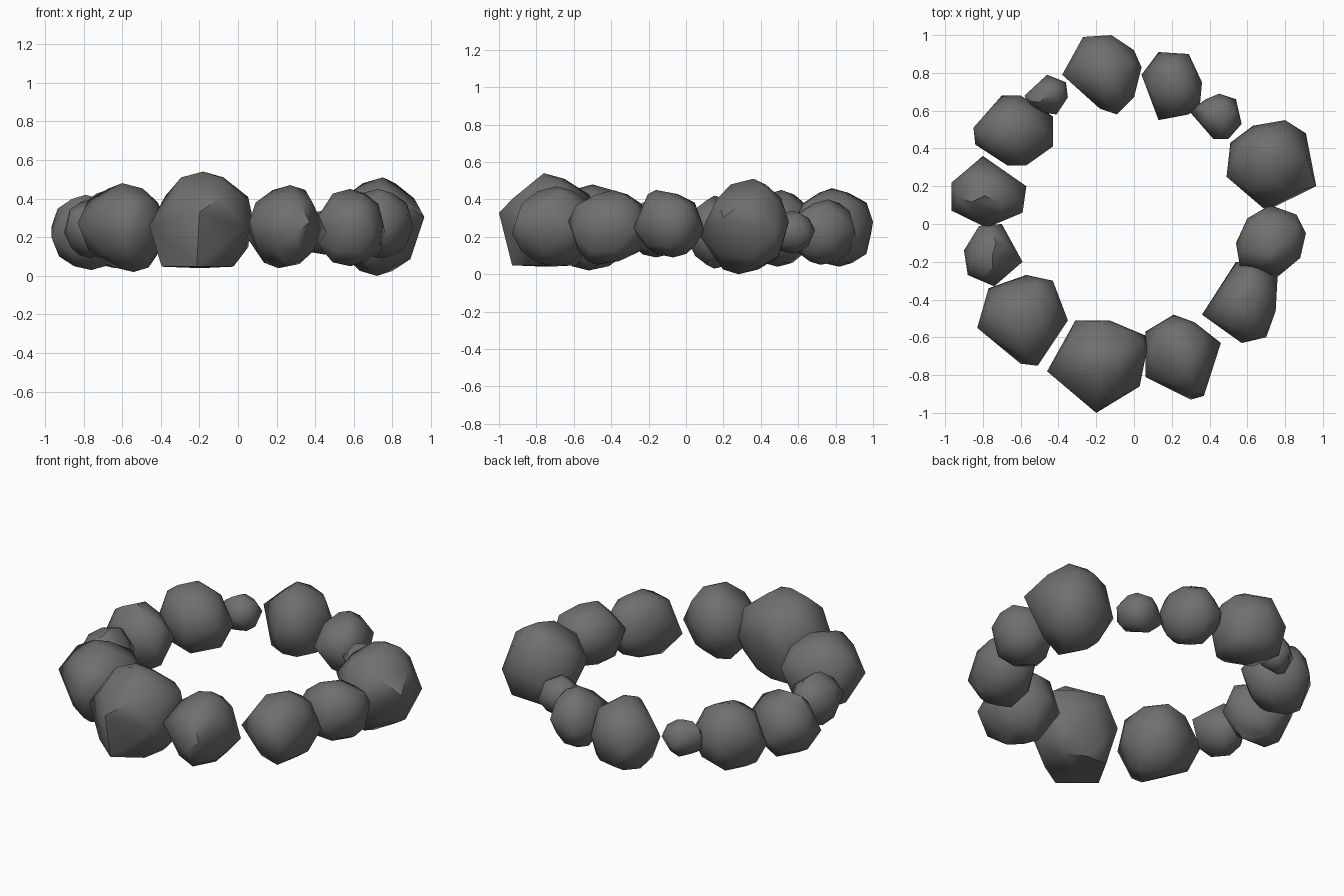
import bpy, bmesh, math, random
from mathutils import Vector

if "Cube" in bpy.data.objects:
    bpy.data.objects.remove(bpy.data.objects["Cube"])

random.seed(11)
stone = bpy.data.materials.new("dark grey stone")
stone.diffuse_color = (0.16, 0.16, 0.16, 1)
stone.use_nodes = True
stone.node_tree.nodes["Principled BSDF"].inputs["Base Color"].default_value = stone.diffuse_color


def rock(name, z0, z1, outline, top, bottom, upper=(0.6, 0.84), lower=(-0.62, 0.82), base=None):
    """Faceted boulder: plan outline at mid height, shrunken rings and off-centre tips."""
    n = len(outline)
    pts = [Vector((x, y, 0)) for x, y in outline]
    c = sum(pts, Vector()) / n
    mid, half = (z0 + z1) / 2, (z1 - z0) / 2
    bm = bmesh.new()

    # widest ring, zig-zagging in height
    for i, p in enumerate(pts):
        lift = (0.14 if i % 2 else -0.14) + random.uniform(-0.06, 0.06)
        bm.verts.new((p.x, p.y, mid + half * lift))
    # upper and lower rings, between the outline corners
    for level, scale in (upper, lower):
        for i in range(n):
            q = (pts[i] + pts[(i + 1) % n]) / 2
            q = c + (q - c) * scale * random.uniform(0.94, 1.06)
            bm.verts.new((q.x, q.y, mid + half * level * random.uniform(0.92, 1.08)))
    # shoulders round the tips, or a flat base
    for level, scale, tip in ((0.88, 0.42, top), (-0.9, 0.42, bottom)):
        if level < 0 and base:
            level, scale = -0.97, base
        for i in range(0, n, 1 if scale > 0.5 else 2):
            q = c.lerp(Vector((*tip, 0)), 0.5) + (pts[i] - c) * scale
            bm.verts.new((q.x, q.y, mid + half * level))
        bm.verts.new((*tip, z1 if level > 0 else z0))

    bmesh.ops.convex_hull(bm, input=bm.verts)
    bmesh.ops.delete(bm, geom=[v for v in bm.verts if not v.link_faces], context='VERTS')
    bmesh.ops.recalc_face_normals(bm, faces=bm.faces)
    me = bpy.data.meshes.new(name)
    bm.to_mesh(me)
    bm.free()
    me.materials.append(stone)
    ob = bpy.data.objects.new(name, me)
    bpy.context.collection.objects.link(ob)
    ob.select_set(True)
    bpy.context.view_layer.objects.active = ob


# Rocks clockwise round the ring, starting at the back
rock("back_rock", 0.04, 0.46, [(-.27, .99), (-.12, 1), (0, .92), (.04, .83), (0, .67), (-.09, .58), (-.18, .61), (-.38, .79)],
     (-.17, .78), (-.15, .82), lower=(-0.7, 0.88))
rock("back_right_rock", 0.05, 0.40, [(.13, .91), (.29, .9), (.36, .75), (.35, .64), (.29, .58), (.13, .55), (.04, .79)],
     (.22, .76), (.2, .72))
rock("small_right_rock", 0.11, 0.34, [(.38, .66), (.45, .69), (.54, .66), (.57, .53), (.5, .45), (.42, .45), (.29, .6)],
     (.45, .57), (.45, .57))
rock("large_right_rock", 0.0, 0.51, [(.63, .52), (.8, .55), (.91, .48), (.965, .2), (.7, .07), (.49, .25), (.51, .43)],
     (.75, .36), (.72, .28))
rock("right_rock", 0.09, 0.45, [(.72, .1), (.86, .05), (.91, -.05), (.88, -.18), (.76, -.28), (.56, -.22), (.54, -.1), (.6, .03)],
     (.72, -.16), (.74, -.07))
rock("front_right_rock", 0.05, 0.45, [(.54, -.2), (.65, -.21), (.76, -.28), (.75, -.46), (.7, -.6), (.57, -.63), (.36, -.48)],
     (.58, -.39), (.58, -.48))
rock("front_mid_rock", 0.04, 0.47, [(.21, -.48), (.32, -.52), (.46, -.63), (.37, -.91), (.3, -.93), (.06, -.81), (.06, -.57)],
     (.27, -.69), (.21, -.7))
rock("large_front_rock", 0.04, 0.54, [(-.31, -.51), (-.13, -.51), (.06, -.59), (.07, -.66), (.03, -.86), (-.2, -1), (-.46, -.78)],
     (-.18, -.76), (-.2, -.74), upper=(0.5, 0.94), lower=(-0.6, 0.9), base=0.7)
rock("front_left_rock", 0.02, 0.48, [(-.57, -.27), (-.43, -.3), (-.35, -.51), (-.51, -.75), (-.6, -.74), (-.83, -.55), (-.77, -.34)],
     (-.6, -.5), (-.54, -.52))
rock("left_rock", 0.09, 0.40, [(-.7, 0), (-.59, -.2), (-.74, -.33), (-.88, -.27), (-.9, -.14), (-.82, -.01)],
     (-.75, -.17), (-.76, -.16))
rock("left_back_rock", 0.03, 0.42, [(-.8, .36), (-.57, .2), (-.59, .06), (-.78, -.02), (-.965, .07), (-.965, .22)],
     (-.79, .15), (-.76, .15))
rock("back_left_rock", 0.04, 0.45, [(-.7, .68), (-.6, .68), (-.43, .57), (-.43, .41), (-.57, .31), (-.67, .31), (-.84, .42), (-.85, .51)],
     (-.66, .51), (-.64, .49))
rock("small_left_rock", 0.14, 0.36, [(-.46, .79), (-.36, .75), (-.35, .67), (-.41, .58), (-.55, .6), (-.58, .68)],
     (-.46, .68), (-.46, .68))

bpy.ops.object.shade_smooth_by_angle(angle=math.radians(48))
